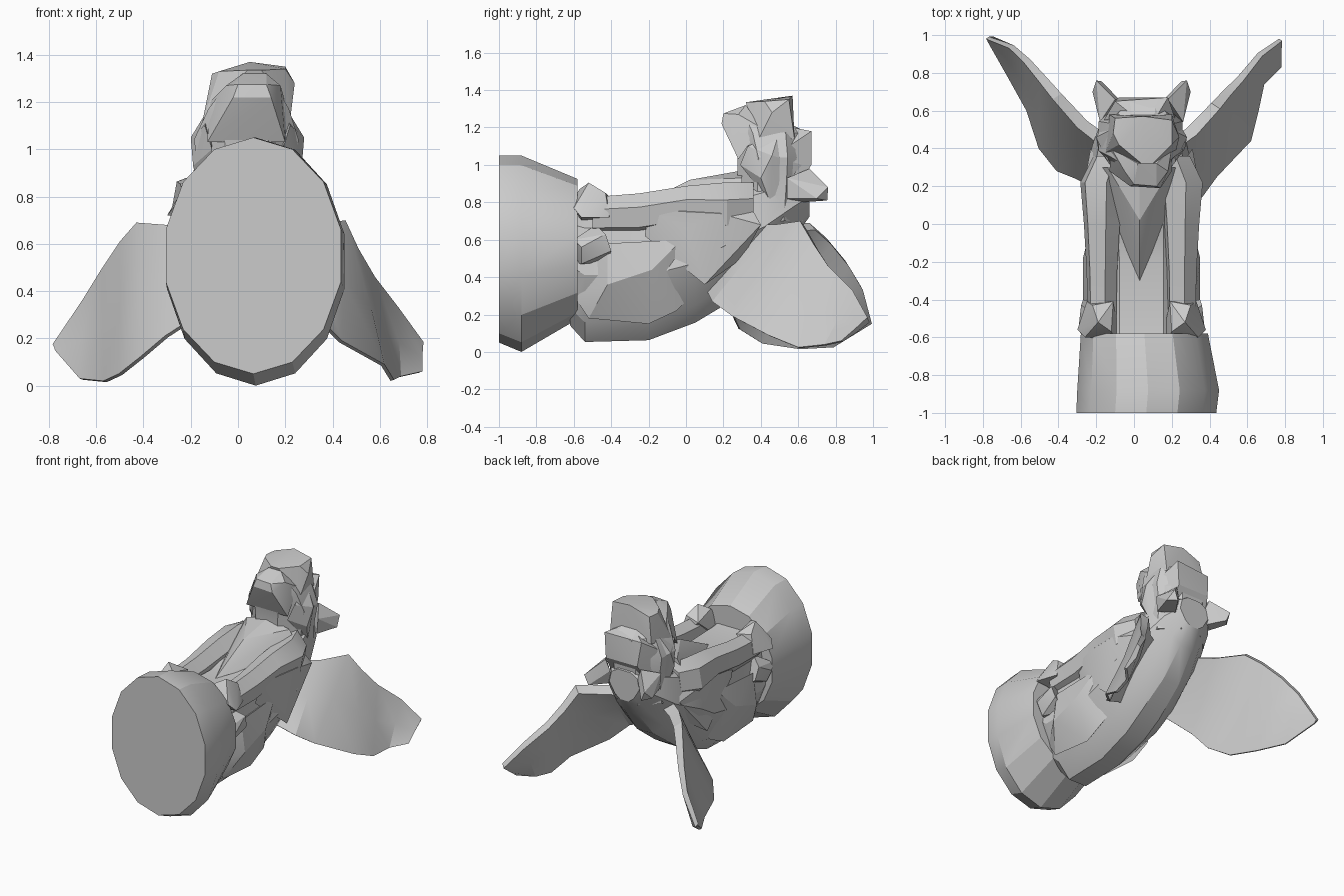
import bpy, bmesh, math
from mathutils import Vector

old = bpy.data.objects.get("Cube")
if old:
    bpy.data.objects.remove(old, do_unlink=True)

# One stone colour
stone = bpy.data.materials.new("grey stone")
stone.use_nodes = True
GREY = (0.6, 0.6, 0.6, 1)
stone.diffuse_color = GREY
stone.node_tree.nodes["Principled BSDF"].inputs["Base Color"].default_value = GREY


def finish(name, bm, angle=24):
    bmesh.ops.recalc_face_normals(bm, faces=bm.faces)
    me = bpy.data.meshes.new(name)
    bm.to_mesh(me)
    bm.free()
    me.materials.append(stone)
    ob = bpy.data.objects.new(name, me)
    bpy.context.collection.objects.link(ob)
    bpy.ops.object.select_all(action='DESELECT')
    ob.select_set(True)
    bpy.context.view_layer.objects.active = ob
    bpy.ops.object.shade_smooth_by_angle(angle=math.radians(angle))


def skin(name, rings):
    """Joins closed rings of points and caps both ends."""
    bm = bmesh.new()
    rings = [[bm.verts.new(p) for p in ring] for ring in rings]
    n = len(rings[0])
    for r, q in zip(rings, rings[1:]):
        for i in range(n):
            bm.faces.new((r[i], r[(i + 1) % n], q[(i + 1) % n], q[i]))
    bm.faces.new(rings[0])
    bm.faces.new(rings[-1])
    finish(name, bm)


def loft(name, rows, axis='y', n=10, power=1.0, narrow=0.0, turn=0.0):
    """Rows are (station, centre a, centre b, radius a, radius b)."""
    rings = []
    for s, ca, cb, ra, rb in rows:
        ring = []
        for i in range(n):
            t = 2 * math.pi * (i + turn) / n
            c, d = math.cos(t), math.sin(t)
            a = math.copysign(abs(c) ** power, c)
            b = math.copysign(abs(d) ** power, d)
            a *= 1 + narrow * min(b, 0)
            u, v = ca + a * ra, cb + b * rb
            ring.append((u, s, v) if axis == 'y' else (u, v, s))
        rings.append(ring)
    skin(name, rings)


def hull(name, pts):
    bm = bmesh.new()
    for p in pts:
        bm.verts.new(p)
    bmesh.ops.convex_hull(bm, input=bm.verts)
    loose = [v for v in bm.verts if not v.link_faces]
    bmesh.ops.delete(bm, geom=loose, context='VERTS')
    finish(name, bm)


# Drum pedestal
loft("pedestal", [(-1, .065, .55, .38, .50), (-.88, .075, .525, .385, .525),
                  (-.58, .055, .55, .345, .375)], n=14, turn=.5)

# Torso with a narrow back
loft("torso", [(-.62, .04, .46, .27, .33), (-.54, .04, .41, .27, .37),
               (-.2, .04, .41, .27, .36), (.05, .03, .475, .29, .33),
               (.2, .03, .565, .30, .33), (.42, .03, .67, .25, .27),
               (.58, .03, .78, .19, .18), (.66, .03, .83, .12, .11)],
     n=10, power=.72, narrow=.4)

# Chest ridge
hull("chest", [(-.2, .3, .84), (.26, .3, .84), (.03, .2, .94), (.03, .02, .92),
               (-.1, 0, .77), (.16, 0, .77), (.03, -.3, .76), (.03, .3, .97),
               (-.14, .3, .93), (.2, .3, .93)])

# Neck and skull
loft("head", [(.70, .03, .45, .22, .19), (.90, .035, .46, .215, .20),
              (1.04, .035, .465, .24, .205), (1.17, .045, .445, .185, .23),
              (1.22, .05, .40, .15, .17)], axis='z', n=8, turn=.5)

# Snout, jaw and brow
hull("snout", [(-.08, .42, 1.33), (.2, .42, 1.34), (-.1, .56, 1.32), (.05, .57, 1.37),
               (.2, .55, 1.35), (.24, .46, 1.28), (.04, .32, 1.335), (.1, .32, 1.335),
               (-.11, .48, 1.32), (-.13, .58, 1.14), (.2, .58, 1.14), (-.15, .38, 1.12),
               (.22, .38, 1.12)])
hull("jaw", [(0, .21, 1.275), (.12, .20, 1.275), (-.02, .20, 1.22), (.14, .19, 1.22),
             (.02, .32, 1.32), (.12, .32, 1.32), (-.13, .28, 1.03), (.2, .28, 1.03),
             (-.12, .4, 1.2), (.2, .4, 1.2), (-.05, .28, 1.27), (.18, .28, 1.27)])
hull("brow", [(-.1, .65, 1.17), (.18, .67, 1.18), (-.16, .55, 1.10), (.22, .55, 1.10),
              (-.08, .67, 1.0), (.17, .67, 1.0), (0, .57, 1.2), (.12, .57, 1.2),
              (-.12, .58, .85), (.18, .58, .85)])

MID = .04
for side, word in ((-1, "right"), (1, "left")):
    def P(x, y, z):
        return (MID + side * x, y, z)

    # Ears
    hull(word + "_ear", [P(.24, .76, .88), P(.21, .755, .81), P(.26, .70, .82),
                         P(.11, .65, .90), P(.12, .62, .80), P(.22, .54, .93),
                         P(.21, .54, .82), P(.14, .66, .98)])
    # Cheek tufts
    hull(word + "_cheek", [P(.24, .46, 1.05), P(.23, .40, .93), P(.15, .29, 1.0),
                           P(.15, .62, 1.0), P(.16, .5, 1.18), P(.2, .45, .8),
                           P(.18, .33, 1.1)])
    # Front legs
    x = MID + side * .21
    loft(word + "_front_leg", [(.36, MID + side * .16, .78, .10, .13), (.22, x, .77, .12, .14),
                               (0, x, .78, .10, .11), (-.25, x, .74, .085, .11),
                               (-.5, x, .73, .08, .10)], n=6, turn=.3)
    # Upper arm sweeping down the flank
    hull(word + "_shoulder", [P(.27, .40, .68), P(.31, .18, .74), P(.30, 0, .66),
                              P(.28, -.2, .76), P(.25, -.22, .62), P(.22, .3, .5),
                              P(.2, .3, .86), P(.2, 0, .86), P(.28, .1, .36)])
    # Haunches
    hull(word + "_haunch", [P(.27, -.02, .60), P(.31, -.18, .44), P(.31, -.42, .36),
                            P(.21, -.52, .18), P(.2, -.2, .15), P(.28, -.42, .58),
                            P(.15, .08, .35), P(.2, -.6, .3), P(.2, -.05, .22),
                            P(.18, -.58, .5)])
    # Front and hind paws
    hull(word + "_front_paw", [P(.14, -.61, .80), P(.30, -.60, .77), P(.16, -.57, .87),
                               P(.23, -.52, .905), P(.26, -.43, .85), P(.15, -.41, .83),
                               P(.34, -.56, .72), P(.29, -.41, .72), P(.12, -.56, .70)])
    hull(word + "_hind_paw", [P(.31, -.60, .60), P(.335, -.56, .56), P(.32, -.43, .63),
                              P(.31, -.40, .54), P(.29, -.56, .47), P(.2, -.6, .48),
                              P(.2, -.42, .48), P(.24, -.48, .68)])

# Wings: thick leading edge, thin trailing edge
WINGS = {
    "right_wing": (-1,
        [(-.16, .40, .68), (-.30, .51, .68), (-.43, .66, .69), (-.50, .75, .61),
         (-.58, .85, .49), (-.66, .93, .36), (-.785, .98, .175)],
        [(-.14, .15, .32), (-.31, .24, .21), (-.41, .28, .125), (-.505, .40, .05),
         (-.57, .60, .02), (-.67, .78, .03), (-.775, .965, .15)]),
    "left_wing": (1,
        [(.20, .38, .68), (.33, .47, .68), (.455, .61, .70), (.51, .68, .58),
         (.58, .76, .46), (.68, .89, .33), (.785, .97, .185)],
        [(.20, .11, .33), (.36, .14, .27), (.44, .25, .19), (.62, .44, .09),
         (.66, .60, .025), (.69, .74, .04), (.78, .83, .06)]),
}
for name, (sx, lead, trail) in WINGS.items():
    front = Vector((sx * .8, -.53, .3))
    rings = []
    for i, (a, b) in enumerate(zip(lead, trail)):
        a, b = Vector(a), Vector(b)
        m = (a + b) / 2 - front * .015
        thick = .075 - .009 * i
        rings.append([a, m + front * .012, b, b - front * .018,
                      m - front * .025, a - front * thick - Vector((0, 0, .02))])
    skin(name, rings)
